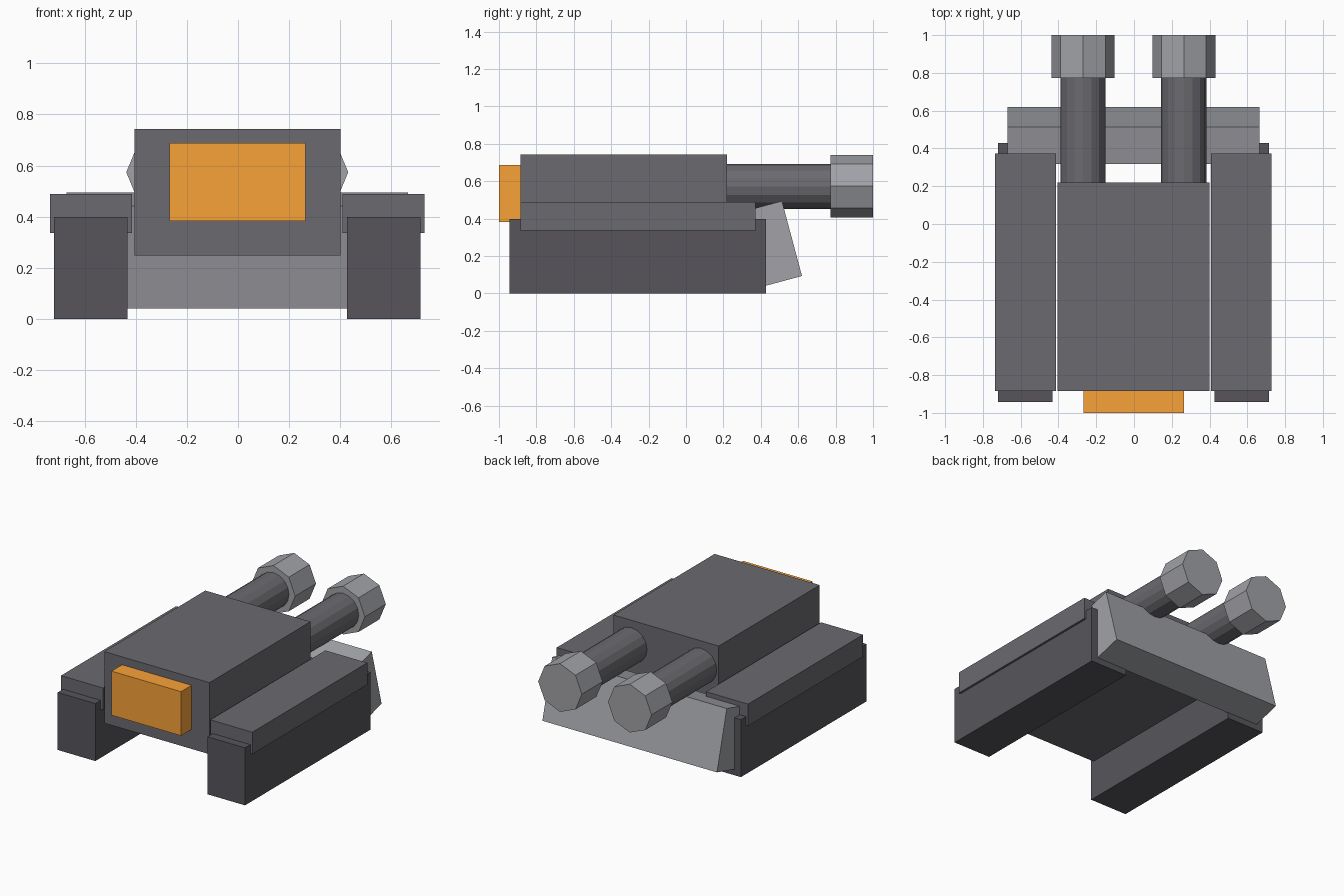
import bpy, math

if "Cube" in bpy.data.objects:
    bpy.data.objects.remove(bpy.data.objects["Cube"])

CX = -0.003  # centre line of the vehicle


def material(name, r, g, b):
    mat = bpy.data.materials.new(name)
    mat.diffuse_color = (r, g, b, 1)
    mat.use_nodes = True
    mat.node_tree.nodes["Principled BSDF"].inputs["Base Color"].default_value = mat.diffuse_color
    return mat


dark = material("dark_grey", 0.095, 0.091, 0.105)
mid = material("mid_grey", 0.147, 0.144, 0.159)
light = material("light_grey", 0.36, 0.365, 0.39)
orange = material("orange", 0.95, 0.36, 0.04)


def add_box(name, mat, x, y, z, tilt=0.0):
    """Box from (min, max) ranges, optionally tilted about x through its centre."""
    centre = [(r[0] + r[1]) / 2 for r in (x, y, z)]
    bpy.ops.mesh.primitive_cube_add(size=1, location=centre, rotation=(tilt, 0, 0))
    ob = bpy.context.object
    ob.name = name
    ob.scale = [r[1] - r[0] for r in (x, y, z)]
    bpy.ops.object.transform_apply(location=False, rotation=False, scale=True)
    ob.data.materials.append(mat)


def add_tube(name, mat, x, z, radius, y0, y1, sides):
    """Flat-sided cylinder lying along y."""
    bpy.ops.mesh.primitive_cylinder_add(
        vertices=sides, radius=radius, depth=y1 - y0,
        location=(x, (y0 + y1) / 2, z), rotation=(math.pi / 2, 0, 0))
    ob = bpy.context.object
    ob.name = name
    ob.data.materials.append(mat)


# Central hull
add_box("hull", mid, (CX - 0.401, CX + 0.404), (-0.885, 0.22), (0.248, 0.743))

# Orange front panel
add_box("front_panel", orange, (CX - 0.265, CX + 0.267), (-1.0, -0.885), (0.383, 0.688))

# Tilted rear blade
add_box("rear_blade", light, (CX - 0.668, CX + 0.668), (0.367, 0.570), (0.060, 0.475),
        tilt=math.radians(15))

# Side tracks, fenders and rear pipes with octagonal ends
for side, label in ((-1, "left"), (1, "right")):
    def span(a, b):
        return tuple(sorted((CX + side * a, CX + side * b)))

    add_box(label + "_track", dark, span(0.429, 0.717), (-0.943, 0.428), (0.0, 0.398))
    add_box(label + "_fender", mid, span(0.411, 0.732), (-0.885, 0.372), (0.336, 0.488))
    pipe_x = CX + side * 0.267
    add_tube(label + "_pipe", mid, pipe_x, 0.572, 0.12, 0.20, 0.79, 16)
    add_tube(label + "_pipe_end", light, pipe_x, 0.574, 0.167, 0.772, 1.0, 8)
